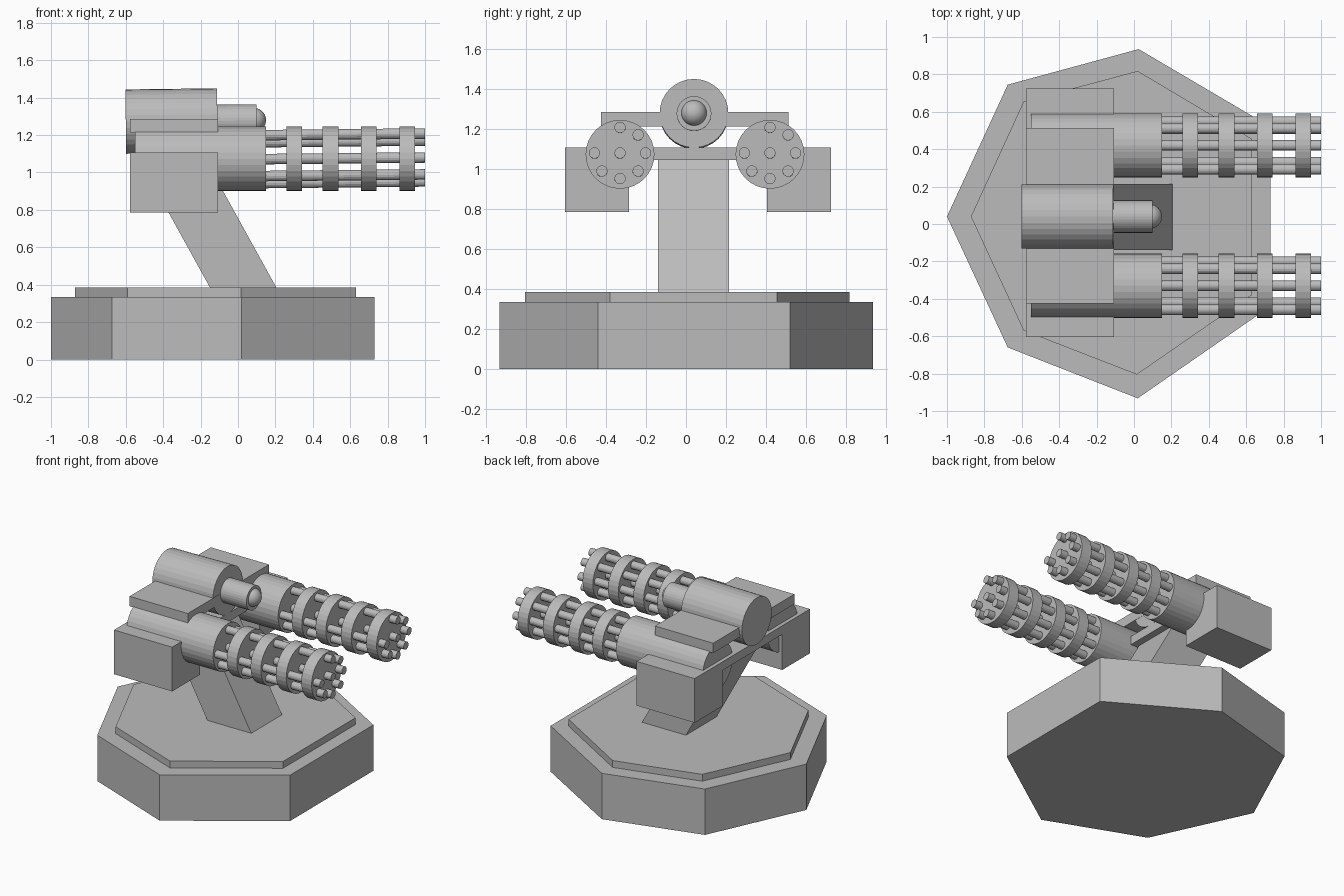
import bpy, bmesh, math
from mathutils import Vector

if "Cube" in bpy.data.objects:
    bpy.data.objects.remove(bpy.data.objects["Cube"])

metal = bpy.data.materials.new("plain grey")
metal.diffuse_color = (0.5, 0.5, 0.5, 1)
metal.use_nodes = True
metal.node_tree.nodes["Principled BSDF"].inputs["Base Color"].default_value = metal.diffuse_color


def finish(name, bm):
    bmesh.ops.recalc_face_normals(bm, faces=bm.faces)
    me = bpy.data.meshes.new(name)
    bm.to_mesh(me)
    bm.free()
    me.materials.append(metal)
    ob = bpy.data.objects.new(name, me)
    bpy.context.collection.objects.link(ob)
    return ob


def extrude(name, points, offset):
    """Closed 3D outline swept along an offset."""
    bm = bmesh.new()
    face = bm.faces.new([bm.verts.new(p) for p in points])
    new = bmesh.ops.extrude_face_region(bm, geom=[face], use_keep_orig=True)
    moved = [g for g in new["geom"] if isinstance(g, bmesh.types.BMVert)]
    bmesh.ops.translate(bm, verts=moved, vec=Vector(offset))
    return finish(name, bm)


def tube(name, start, end, r, sides=32):
    """Solid cylinder between two points."""
    a, b = Vector(start), Vector(end)
    bm = bmesh.new()
    bmesh.ops.create_cone(bm, cap_ends=True, segments=sides,
                          radius1=r, radius2=r, depth=(b - a).length)
    ob = finish(name, bm)
    ob.location = (a + b) / 2
    ob.rotation_mode = 'QUATERNION'
    ob.rotation_quaternion = (b - a).to_track_quat('Z', 'Y')
    return ob


# seven-sided base and the thin deck on it
base = [(-1, .04), (-.675, -.66), (.02, -.932), (.73, -.44),
        (.73, .52), (.025, .935), (-.675, .745)]
deck = [(-.872, .04), (-.59, -.57), (.015, -.805), (.63, -.38),
        (.63, .455), (.02, .818), (-.59, .655)]
extrude("base", [(x, y, 0) for x, y in base], (0, 0, .335))
extrude("base_deck", [(x, y, .335) for x, y in deck], (0, 0, .05))

# leaning column
extrude("column", [(-.15, -.14, .385), (.205, -.14, .385),
                   (.205, .215, .385), (-.15, .215, .385)], (-.37, 0, .67))

# arch-shaped bracket and the plate over the guns
arch = [(-.605, .785), (-.285, .785), (-.285, 1.045), (.405, 1.045),
        (.405, .785), (.725, .785), (.725, 1.108), (-.605, 1.108)]
extrude("bracket", [(-.578, y, z) for y, z in arch], (.47, 0, 0))
plate = [(-.425, 1.213), (.512, 1.213), (.512, 1.285), (-.425, 1.285)]
extrude("top_plate", [(-.578, y, z) for y, z in plate], (.47, 0, 0))

# two rotary guns
for side, y in (("right", -.33), ("left", .42)):
    tube(side + "_gun_body", (-.55, y, 1.073), (.15, y, 1.073), .172)
    for i, x in enumerate((.26, .453, .658, .863)):
        tube(f"{side}_gun_ring_{i}", (x, y, 1.073), (x + .083, y, 1.073), .172)
    tube(side + "_centre_barrel", (.1, y, 1.071), (1, y, 1.08), .028, 16)
    for i in range(8):
        if i == 3:      # open slot in the barrel circle
            continue
        a = i * math.pi / 4
        dy, dz = .128 * math.cos(a), .128 * math.sin(a)
        tube(f"{side}_barrel_{i}", (.1, y + dy, 1.071 + dz),
             (1, y + dy, 1.08 + dz), .028, 16)

# sighting unit: housing, lens tube and dome
tube("sight_housing", (-.6, .04, 1.272), (-.11, .04, 1.278), .172)
tube("sight_tube", (-.15, .04, 1.276), (.1, .04, 1.277), .087)
bm = bmesh.new()
bmesh.ops.create_uvsphere(bm, u_segments=32, v_segments=16, radius=.065)
for f in bm.faces:
    f.smooth = True
dome = finish("sight_dome", bm)
dome.location = (.085, .04, 1.28)
